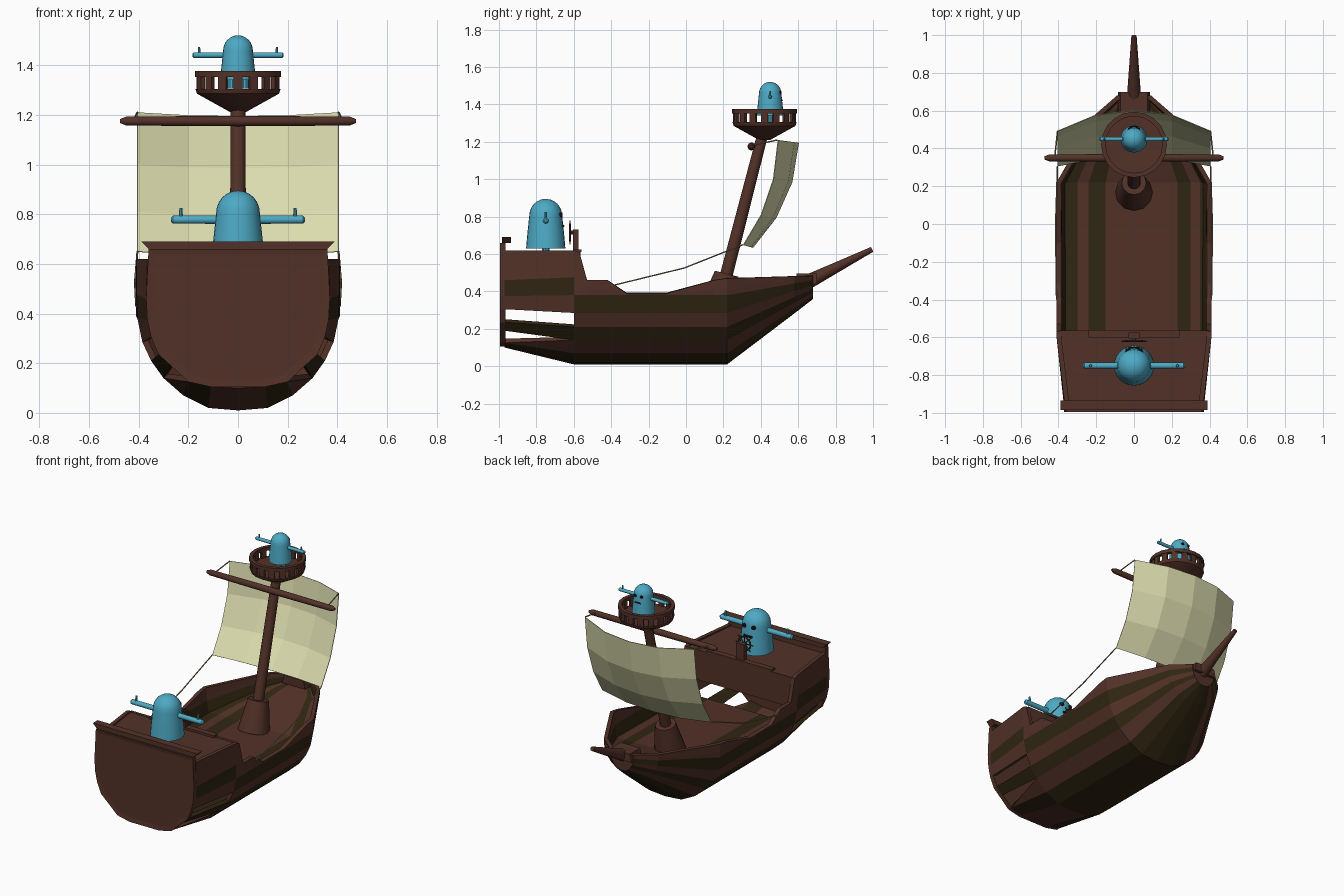
import bpy, bmesh, math
from mathutils import Vector, Matrix

if "Cube" in bpy.data.objects:
    bpy.data.objects.remove(bpy.data.objects["Cube"])


def material(name, rgb):
    m = bpy.data.materials.new(name)
    m.diffuse_color = (*rgb, 1)
    m.use_nodes = True
    m.node_tree.nodes["Principled BSDF"].inputs["Base Color"].default_value = m.diffuse_color
    return m


BROWN = material("brown wood", (0.085, 0.031, 0.021))
OLIVE = material("dark olive wood", (0.030, 0.019, 0.006))
SAIL = material("cream canvas", (0.72, 0.72, 0.43))
ROPE = material("rope", (0.26, 0.25, 0.11))
BLUE = material("blue body", (0.075, 0.40, 0.56))
BLACK = material("black", (0.01, 0.01, 0.01))


def make(name, bm, *mats, smooth=False):
    me = bpy.data.meshes.new(name)
    bm.to_mesh(me)
    bm.free()
    ob = bpy.data.objects.new(name, me)
    bpy.context.collection.objects.link(ob)
    for m in mats:
        me.materials.append(m)
    if smooth:
        bpy.context.view_layer.objects.active = ob
        ob.select_set(True)
        bpy.ops.object.shade_smooth_by_angle(angle=math.radians(35))
        ob.select_set(False)
    return ob


def lathe(name, profile, origin, axis=(0, 0, 1), mat=BROWN, segs=16, smooth=True):
    """Spin (radius, height) points around an axis."""
    bm = bmesh.new()
    rot = Vector((0, 0, 1)).rotation_difference(Vector(axis).normalized()).to_matrix()
    rings = []
    for r, h in profile:
        rings.append([bm.verts.new(rot @ Vector((r * math.cos(a), r * math.sin(a), h)) + Vector(origin))
                      for a in (2 * math.pi * k / segs for k in range(segs))])
    for a, b in zip(rings, rings[1:]):
        for k in range(segs):
            n = (k + 1) % segs
            bm.faces.new((a[k], a[n], b[n], b[k]))
    bm.faces.new(rings[0][::-1])
    bm.faces.new(rings[-1])
    bmesh.ops.remove_doubles(bm, verts=bm.verts, dist=1e-5)
    return make(name, bm, mat, smooth=smooth)


def rod(name, a, b, r0, r1, mat=BROWN, segs=12):
    d = Vector(b) - Vector(a)
    return lathe(name, [(r0, 0), (r1, d.length)], a, d, mat, segs)


def box(name, lo, hi, mat=BROWN, flare=1.0, turn=0.0):
    """Box from corner to corner; flare widens its top in x."""
    lo, hi = Vector(lo), Vector(hi)
    mid, size = (lo + hi) / 2, hi - lo
    bm = bmesh.new()
    bmesh.ops.create_cube(bm, size=1)
    for v in bm.verts:
        v.co = Vector(v.co * size)
        if v.co.z > 0:
            v.co.x *= flare
    bmesh.ops.transform(bm, matrix=Matrix.Translation(mid) @ Matrix.Rotation(turn, 4, 'Z'), verts=bm.verts)
    return make(name, bm, mat)


# hull: half cross-section at the middle and at the stern, plus the sheer line
MID = [(0, .01), (.12, .02), (.22, .07), (.30, .14), (.35, .21), (.385, .285), (.405, .38), (.41, .46), (.405, .62)]
STERN = [(0, .10), (.11, .105), (.20, .125), (.27, .19), (.32, .235), (.35, .305), (.365, .375), (.37, .46), (.365, .62)]
SHEER = [(-.6, .62), (-.57, .61), (-.53, .46), (-.42, .46), (-.32, .39), (-.1, .39), (.15, .46), (.22, .47)]


def section(top):
    return MID[:7] + [(.408, .38 + (top - .38) * .4), (.41, top)]


stations = [(-.97, STERN)] + [(y, section(t)) for y, t in SHEER]
for y, wide, f in ((.58, .50, .78), (.68, .22, 1)):
    stations.append((y, [(x * wide, z + f * (.36 + .27 * (z - .01) - z)) for x, z in section(.47)]))

bm = bmesh.new()
grid = [[bm.verts.new((x, y, z)) for x, z in pts] for y, pts in stations]
for i in range(len(grid) - 1):
    a, b = grid[i], grid[i + 1]
    for j in range(8):
        if i == 0 and j == 4:           # open gap between stern planks
            continue
        quad = (a[j], b[j], b[j + 1], a[j + 1])
        f = bm.faces.new(quad[:3] if i == 0 and j == 2 else quad)
        f.material_index = int(j in ((1, 3, 6) if i == 0 else (0, 1, 3, 5)))
tip = grid[-1]
bm.faces.new([bm.verts.new((0, tip[-1].co.y, tip[-1].co.z))] + tip[::-1])
hull = make("hull", bm, BROWN, OLIVE)
mir = hull.modifiers.new("mirror", 'MIRROR')
mir.use_clip = True
sol = hull.modifiers.new("thickness", 'SOLIDIFY')
sol.thickness, sol.offset = .025, -1

# main deck with striped planks that fan up into the bow
edges = [-.37, -.30, -.24, -.15, .15, .23, .30, .35, .37]
bm = bmesh.new()
rows = [[bm.verts.new((x * w, y, z)) for x in edges]
        for y, z, w in ((-.57, .30, 1), (.22, .31, 1), (.57, .41, .5), (.67, .44, .2))]
for a, b in zip(rows, rows[1:]):
    for k in range(8):
        f = bm.faces.new((a[k], a[k + 1], b[k + 1], b[k]))
        f.material_index = int(k in (0, 2, 5, 7))
make("main_deck", bm, BROWN, OLIVE)

# transom with recessed panel
outline = [(x, z) for x, z in STERN[1:8]] + [(.36, .66)]
outline = outline + [(-x, z) for x, z in outline[::-1]]
bm = bmesh.new()
face = bm.faces.new([bm.verts.new((x, -.965, z)) for x, z in outline])
ext = bmesh.ops.extrude_face_region(bm, geom=[face])
for v in ext["geom"]:
    if isinstance(v, bmesh.types.BMVert):
        v.co.y = -.995
bmesh.ops.recalc_face_normals(bm, faces=bm.faces)
front = [f for f in bm.faces if f.normal.y < -.9]
bmesh.ops.inset_region(bm, faces=front, thickness=.03, depth=-.004)
make("transom", bm, BROWN)
box("transom_rail", (-.36, -.985, .66), (.36, -.935, .69), flare=1.08)

# raised stern deck, front wall and sill
bm = bmesh.new()
bm.faces.new([bm.verts.new(p) for p in ((-.36, -.97, .61), (.36, -.97, .61), (.40, -.57, .61), (-.40, -.57, .61))])
deck = make("stern_deck", bm, BROWN)
deck.modifiers.new("thickness", 'SOLIDIFY').thickness = .02
box("cabin_front", (-.395, -.585, .41), (.395, -.565, .612))
box("cabin_sill", (-.24, -.60, .61), (.24, -.56, .625))

# steering wheel
HUB = Vector((0, -.62, .715))
box("wheel_stand", (-.03, -.605, .62), (.03, -.575, .73))
bpy.ops.mesh.primitive_torus_add(location=HUB, rotation=(math.pi / 2, 0, 0), major_radius=.045,
                                 minor_radius=.006, major_segments=16, minor_segments=6)
wheel = bpy.context.object
wheel.name = "wheel_rim"
wheel.data.materials.append(BROWN)
for k in range(4):
    a = math.pi * k / 4
    d = Vector((math.cos(a), 0, math.sin(a))) * .065
    rod("wheel_spoke", HUB - d, HUB + d, .004, .004, segs=6)
rod("wheel_axle", HUB, HUB + Vector((0, .035, 0)), .01, .01, segs=8)

# mast, its step, and the yard
FOOT, TOP = Vector((0, .175, .33)), Vector((0, .41, 1.24))
lathe("mast_step", [(.10, -.03), (.065, .17), (.03, .17)], FOOT, TOP - FOOT, segs=12)
rod("mast", FOOT, TOP, .035, .029)
lathe("yard", [(.008, -.475), (.018, -.45), (.021, 0), (.018, .45), (.008, .475)], (0, .35, 1.175), (1, 0, 0))

# lookout nest: funnel, floor ring, slats and rail
NEST = (0, .42, 0)
lathe("nest_funnel", [(.03, 1.21), (.165, 1.285), (.172, 1.305), (.15, 1.305), (.02, 1.295)], NEST, segs=20)
lathe("nest_rail", [(.15, 1.352), (.174, 1.352), (.174, 1.376), (.15, 1.376), (.15, 1.352)], NEST, segs=20)
rail = bpy.data.objects["nest_rail"]
bm = bmesh.new()
bm.from_mesh(rail.data)
bmesh.ops.delete(bm, geom=[f for f in bm.faces if len(f.verts) > 4], context='FACES')
bm.to_mesh(rail.data)
bm.free()
for k in range(16):
    a = 2 * math.pi * k / 16
    c = Vector((.16 * math.cos(a), .42 + .16 * math.sin(a), 1.328))
    s = Vector((.008, .018, .028))
    box("nest_slat", c - s, c + s, turn=a)

# bellied sail
bm = bmesh.new()
cols = [(-.405, 0), (-.2, .78), (0, 1), (.2, .78), (.405, 0)]
rows = [[bm.verts.new((x, y + d * c, z - .015 * c)) for x, c in cols]
        for y, z, d in ((.49, 1.21, .11), (.465, 1.0, .10), (.40, .81, .08), (.305, .65, .05))]
for a, b in zip(rows, rows[1:]):
    for k in range(4):
        bm.faces.new((a[k], b[k], b[k + 1], a[k + 1]))
sail = make("sail", bm, SAIL)
sail.modifiers.new("thickness", 'SOLIDIFY').thickness = .004

# ropes from yard to sail and from sail to gunwale
for s in (-1, 1):
    for name, pts in (("sheet_rope", [(.405, .305, .65), (.415, -.01, .525), (.41, -.40, .43)]),
                      ("yard_rope", [(.42, .35, 1.18), (.405, .49, 1.21)])):
        for a, b in zip(pts, pts[1:]):
            rod(name, (a[0] * s, *a[1:]), (b[0] * s, *b[1:]), .004, .004, ROPE, 6)

# bow block and bowsprit
box("bow_block", (-.085, .59, .44), (.085, .70, .495), flare=.85)
rod("bowsprit", (0, .64, .445), (0, .995, .625), .04, .014)


def sailor(name, y, z, s):
    """Domed figure facing +y with straight arms and short legs."""
    dome = [(.088 * math.cos(a), .175 + .09 * math.sin(a)) for a in (math.pi / 2 * k / 6 for k in range(7))]
    prof = [(.105, 0), (.10, .06)] + dome
    lathe(name + "_body", [(r * s, h * s) for r, h in prof], (0, y, z), mat=BLUE, segs=24)
    arm = [(.008, -.27), (.016, -.262), (.017, 0), (.016, .262), (.008, .27)]
    lathe(name + "_arms", [(r * s, h * s) for r, h in arm], (0, y, z + .148 * s), (1, 0, 0), BLUE)
    for d in (-1, 1):
        rod(name + "_thumb", (.23 * d * s, y, z + .148 * s), (.23 * d * s, y, z + .195 * s), .009 * s, .006 * s, BLUE, 8)
        rod(name + "_leg", (.04 * d * s, y, z - .05 * s), (.04 * d * s, y, z + .01), .022 * s, .022 * s, BLUE, 10)
        rod(name + "_eye", (.032 * d * s, y + .07 * s, z + .18 * s), (.032 * d * s, y + .09 * s, z + .18 * s),
            .015 * s, .012 * s, BLACK, 10)
    rod(name + "_mouth", (-.03 * s, y + .093 * s, z + .12 * s), (.03 * s, y + .093 * s, z + .12 * s),
        .007 * s, .007 * s, BLACK, 8)


sailor("helmsman", -.75, .63, 1)
sailor("lookout", .45, 1.34, .68)
